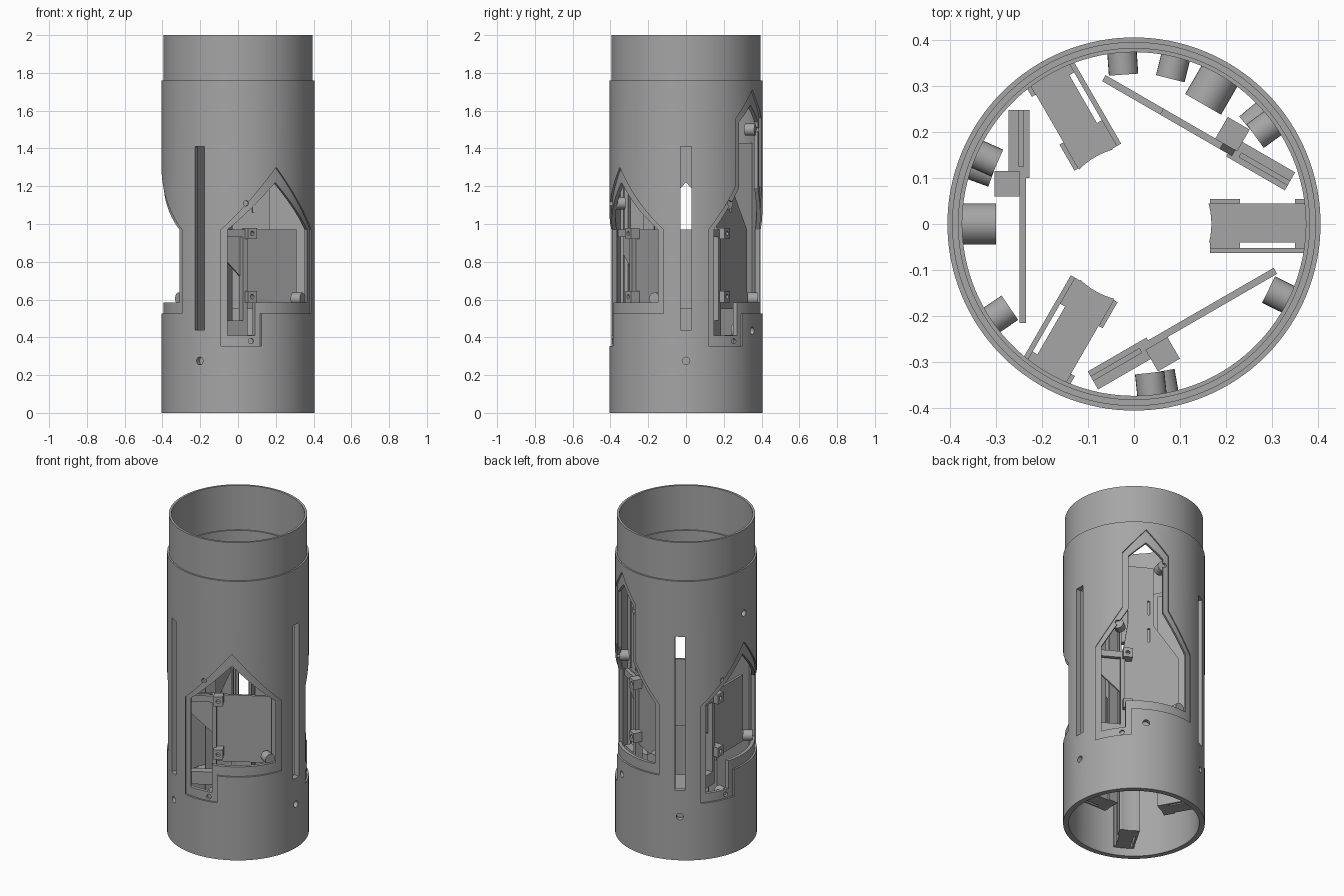
import bpy, bmesh, math
from mathutils import Matrix

if "Cube" in bpy.data.objects:
    bpy.data.objects.remove(bpy.data.objects["Cube"], do_unlink=True)

grey = bpy.data.materials.new("plain grey")
grey.use_nodes = True
COLOUR = (0.38, 0.38, 0.38, 1)
grey.diffuse_color = COLOUR
grey.node_tree.nodes["Principled BSDF"].inputs["Base Color"].default_value = COLOUR


def finish(bm, name, azimuth=0):
    """Turn a bmesh into an object, rotated about the tube axis."""
    bmesh.ops.recalc_face_normals(bm, faces=bm.faces)
    bm.transform(Matrix.Rotation(math.radians(azimuth), 4, "Z"))
    mesh = bpy.data.meshes.new(name)
    bm.to_mesh(mesh)
    bm.free()
    mesh.materials.append(grey)
    ob = bpy.data.objects.new(name, mesh)
    bpy.context.collection.objects.link(ob)
    return ob


def prism(name, azimuth, outline, near, far):
    """Outline of (sideways, height) points extruded along the radius."""
    bm = bmesh.new()
    face = bm.faces.new([bm.verts.new((near, t, z)) for t, z in outline])
    new = bmesh.ops.extrude_face_region(bm, geom=[face])["geom"]
    moved = [v for v in new if isinstance(v, bmesh.types.BMVert)]
    bmesh.ops.translate(bm, verts=moved, vec=(far - near, 0, 0))
    return finish(bm, name, azimuth)


def box(name, azimuth, near, far, t0, t1, z0, z1):
    return prism(name, azimuth, [(t0, z0), (t1, z0), (t1, z1), (t0, z1)], near, far)


def rod(name, azimuth, radius, near, far, z):
    """Cylinder along the radius."""
    bm = bmesh.new()
    bmesh.ops.create_cone(bm, cap_ends=True, segments=24, radius1=radius,
                          radius2=radius, depth=far - near)
    bm.transform(Matrix.Translation(((near + far) / 2, 0, z)) @ Matrix.Rotation(math.pi / 2, 4, "Y"))
    return finish(bm, name, azimuth)


def upright(name, radius, z0, z1, x=0, segments=128):
    bm = bmesh.new()
    bmesh.ops.create_cone(bm, cap_ends=True, segments=segments, radius1=radius,
                          radius2=radius, depth=z1 - z0)
    bm.transform(Matrix.Translation((x, 0, (z0 + z1) / 2)))
    return finish(bm, name)


def cut(target, cutter, keep=False):
    mod = target.modifiers.new("cut", "BOOLEAN")
    mod.object, mod.solver = cutter, "EXACT"
    graph = bpy.context.evaluated_depsgraph_get()
    mesh = bpy.data.meshes.new_from_object(target.evaluated_get(graph))
    target.modifiers.clear()
    target.data = mesh
    if not keep:
        bpy.data.objects.remove(cutter, do_unlink=True)


# Stepped tube with a slimmer collar on top
profile = [(0.373, 0), (0.405, 0), (0.405, 1.76), (0.395, 1.76),
           (0.395, 2), (0.381, 2), (0.381, 1.72), (0.373, 1.72)]
bm = bmesh.new()
STEPS = 128
rings = []
for i in range(STEPS):
    a = math.tau * i / STEPS
    rings.append([bm.verts.new((r * math.cos(a), r * math.sin(a), z)) for r, z in profile])
for i, ring in enumerate(rings):
    nxt = rings[(i + 1) % STEPS]
    for j in range(len(profile)):
        k = (j + 1) % len(profile)
        bm.faces.new((ring[j], nxt[j], nxt[k], ring[k]))
tube = finish(bm, "tube_body")

# Window outlines: rebate for the hatch and the opening inside it
BASE_OUT = [(-0.275, 0.355), (-0.086, 0.355), (-0.086, 0.525), (0.275, 0.525), (0.275, 0.97)]
BASE_IN = [(-0.243, 0.41), (-0.115, 0.41), (-0.115, 0.585), (0.243, 0.585), (0.243, 0.97)]
SHORT_OUT = BASE_OUT + [(0, 1.30), (-0.275, 0.97)]
SHORT_IN = BASE_IN + [(0, 1.22), (-0.243, 0.97)]
TALL_OUT = BASE_OUT + [(0.133, 1.20), (0.133, 1.56), (0, 1.71),
                       (-0.133, 1.56), (-0.133, 1.20), (-0.275, 0.97)]
TALL_IN = BASE_IN + [(0.1, 1.19), (0.1, 1.54), (0, 1.63),
                     (-0.1, 1.54), (-0.1, 1.19), (-0.243, 0.97)]
# Board outlines behind each window
SHORT_BOARD = [(-0.11, 0.55), (0.215, 0.55), (0.215, 0.97), (-0.11, 0.97)]
TALL_BOARD = [(-0.11, 0.55), (0.215, 0.55), (0.215, 0.97), (0.07, 1.17),
              (0.07, 1.55), (-0.08, 1.55), (-0.08, 1.17), (-0.11, 0.97)]
SCREWS = [(-24, 1.11), (-20, 0.38), (34, 0.605)]

core = upright("core_cutter", 0.394, -0.5, 2.5)
parts = []
for label, az, outer, inner, board, screws in [
        ("front", 300, SHORT_OUT, SHORT_IN, SHORT_BOARD, SCREWS),
        ("side", 180, SHORT_OUT, SHORT_IN, SHORT_BOARD, SCREWS),
        ("back", 60, TALL_OUT, TALL_IN, TALL_BOARD, SCREWS + [(16, 1.5)])]:
    rebate = prism("rebate_cutter", az, outer, 0.2, 0.5)
    cut(rebate, core, keep=True)
    cut(tube, rebate)
    cut(tube, prism("opening_cutter", az, inner, 0.2, 0.5))
    # Screw holes in the rebate, with bosses behind
    for n, (turn, z) in enumerate(screws):
        cut(tube, rod("hole_cutter", az + turn, 0.014, 0.3, 0.5, z))
        parts.append(rod(f"{label}_boss_{n}", az + turn, 0.032, 0.325, 0.38, z))
    # Equipment board, its slots, and the switch carrier beside it
    panel = prism(f"{label}_board", az, board, 0.234, 0.249)
    if label == "back":
        for z in (1.06, 1.24):
            cut(panel, box("slot_cutter", az, 0.2, 0.3, 0.035, 0.048, z, z + 0.09))
    prism(f"{label}_carrier_panel", az,
          [(-0.247, 0.84), (-0.1, 0.7), (-0.1, 0.97), (-0.247, 0.97)], 0.227, 0.24)
    box(f"{label}_carrier_post", az, 0.227, 0.272, -0.125, -0.1, 0.41, 0.97)
    box(f"{label}_carrier_foot", az, 0.227, 0.272, -0.247, -0.125, 0.41, 0.49)
    box(f"{label}_carrier_lip", az, 0.25, 0.272, -0.247, -0.125, 0.93, 0.97)
    for n, z in enumerate((0.585, 0.92)):
        block = box(f"{label}_mount_block_{n}", az, 0.249, 0.303, -0.115, -0.06, z, z + 0.06)
        hole = rod("hole_cutter", az, 0.012, 0.28, 0.35, z + 0.03)
        hole.data.transform(Matrix.Rotation(math.radians(-az), 4, "Z"))
        hole.data.transform(Matrix.Rotation(math.radians(az), 4, "Z")
                            @ Matrix.Translation((0, -0.088, 0)))
        cut(block, hole)

# Screw points away from the windows
for label, az, z in [("lower", 60, 0.435), ("upper", 180, 1.48)]:
    cut(tube, rod("hole_cutter", az, 0.02, 0.3, 0.5, z))
    parts.append(rod(f"{label}_boss", az, 0.045, 0.3, 0.38, z))

# Fin slots, lock holes and the fin guides inside
for n, az in enumerate((0, 120, 240)):
    cut(tube, box("slot_cutter", az, 0.3, 0.5, -0.029, 0.029, 0.44, 1.41))
    cut(tube, rod("hole_cutter", az, 0.02, 0.3, 0.5, 0.275))
    guide = box(f"fin_guide_core_{n}", az, 0.15, 0.374, -0.04, 0.044, 0.05, 0.43)
    bore = upright("bore_cutter", 0.168, 0, 0.6, segments=64)
    cut(guide, bore)
    box(f"fin_guide_wall_{n}", az, 0.165, 0.372, -0.063, -0.052, 0.05, 1.43)
    for m, (r0, r1) in enumerate([(0.165, 0.23), (0.35, 0.372)]):
        box(f"fin_guide_tab_{n}_{m}", az, r0, r1, 0.044, 0.054, 0.05, 1.43)
        box(f"fin_guide_web_{n}_{m}", az, r0, r1, -0.052, -0.04, 0.05, 0.43)
bpy.data.objects.remove(core, do_unlink=True)

# Smooth the round parts, keeping hard edges crisp
bpy.ops.object.select_all(action="DESELECT")
for ob in parts + [tube]:
    ob.select_set(True)
bpy.context.view_layer.objects.active = tube
bpy.ops.object.shade_smooth_by_angle(angle=math.radians(30))
